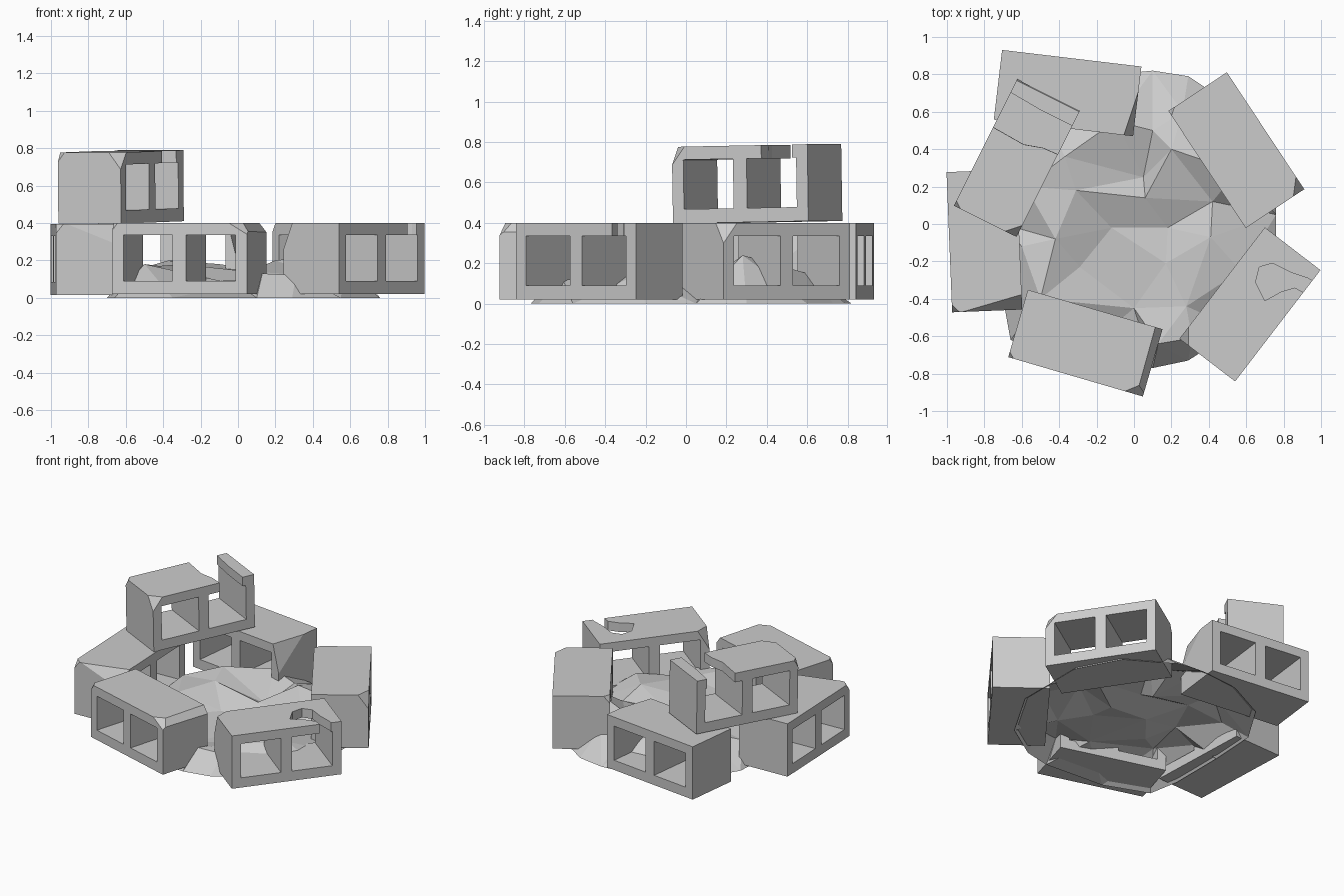
import bpy, bmesh, math
from mathutils import Vector, geometry

if "Cube" in bpy.data.objects:
    bpy.data.objects.remove(bpy.data.objects["Cube"])

L, D, H = 0.75, 0.375, 0.38        # block length, depth, height


def new_object(name, bm):
    bmesh.ops.recalc_face_normals(bm, faces=bm.faces)
    me = bpy.data.meshes.new(name)
    bm.to_mesh(me)
    bm.free()
    ob = bpy.data.objects.new(name, me)
    bpy.context.collection.objects.link(ob)
    return ob


def prism(pts, z0, z1):
    bm = bmesh.new()
    lo = [bm.verts.new((x, y, z0)) for x, y in pts]
    hi = [bm.verts.new((x, y, z1)) for x, y in pts]
    bm.faces.new(lo)
    bm.faces.new(hi)
    for i in range(len(pts)):
        j = (i + 1) % len(pts)
        bm.faces.new((lo[i], lo[j], hi[j], hi[i]))
    return bm


def rect(x0, x1, y0, y1):
    return [(x0, y0), (x1, y0), (x1, y1), (x0, y1)]


def chip(bm, su, sv, du, dv, dz):
    """Slice off a top corner with a plane."""
    c = Vector((su * L / 2, sv * D / 2, H))
    a, b, d = c - Vector((su * du, 0, 0)), c - Vector((0, sv * dv, 0)), c - Vector((0, 0, dz))
    n = (b - a).cross(d - a).normalized()
    if n.dot(c - a) < 0:
        n = -n
    geom = bm.verts[:] + bm.edges[:] + bm.faces[:]
    bmesh.ops.bisect_plane(bm, geom=geom, plane_co=a, plane_no=n, clear_outer=True)
    bmesh.ops.holes_fill(bm, edges=[e for e in bm.edges if e.is_boundary])


def block(name, x, y, z, angle, chips=(), gap=None, tilt=0):
    bm = prism(rect(-L / 2, L / 2, -D / 2, D / 2), 0, H)
    for c in chips:
        chip(bm, *c)
    ob = new_object(name, bm)
    # two openings through the depth, plus an optional broken gap in the top
    cutters = [prism(rect(u, u + 0.275, -0.3, 0.3), 0.07, 0.315) for u in (-0.313, 0.037)]
    if gap:
        cutters.append(prism(gap, 0.25, 0.5))
    bpy.context.view_layer.objects.active = ob
    for cb in cutters:
        cut = new_object("cutter", cb)
        cut.hide_render = True
        m = ob.modifiers.new("cut", 'BOOLEAN')
        m.operation, m.solver, m.object = 'DIFFERENCE', 'EXACT', cut
        bpy.ops.object.modifier_apply(modifier=m.name)
        bpy.data.objects.remove(cut)
    ob.location = (x, y, z)
    ob.rotation_euler = (0, math.radians(tilt), math.radians(angle))


def to_local(pts, x, y, angle):
    c, s = math.cos(math.radians(angle)), math.sin(math.radians(angle))
    return [((p - x) * c + (q - y) * s, -(p - x) * s + (q - y) * c) for p, q in pts]


# ring of hollow blocks
block("front_block", -0.26, -0.637, 0.02, -16.3,
      [(1, -1, 0.10, 0.08, 0.06), (1, 1, 0.04, 3, 0.05), (-1, -1, 0.03, 0.03, 0.04)])
hole = [(0.65, -0.31), (0.67, -0.23), (0.74, -0.21), (0.84, -0.26), (0.93, -0.29), (1.0, -0.33),
        (0.95, -0.39), (0.86, -0.34), (0.79, -0.36), (0.70, -0.41)]
block("right_front_block", 0.62, -0.43, 0.02, 52.5,
      [(-1, 1, 0.08, 0.06, 0.14)], to_local(hole, 0.62, -0.43, 52.5))
block("right_back_block", 0.547, 0.395, 0.02, -56.5,
      [(1, 1, 0.08, 0.07, 0.10), (-1, -1, 0.03, 0.04, 0.05)])
block("back_block", -0.355, 0.70, 0.02, -6.8, [(1, -1, 0.05, 0.24, 0.2)])
block("left_block", -0.80, -0.09, 0.015, -87.7,
      [(1, 1, 0.08, 0.32, 0.13), (1, -1, 0.04, 0.04, 0.05)])
# broken block resting on top
crack = [(0.125, -0.3), (0.115, -0.1), (0.085, 0.0), (0.09, 0.1), (0.10, 0.3),
         (0.31, 0.3), (0.29, 0.0), (0.29, -0.3)]
block("upper_block", -0.625, 0.355, 0.403, 63.4,
      [(-1, -1, 0.07, 0.07, 0.09), (-1, 1, 0.03, 0.04, 0.05)], crack, -1)

# faceted ash bed: open sheet, steep at the rim with a hollow middle
rim = [(0.76, 0.05), (0.76, 0.3), (0.6, 0.6), (0.38, 0.73), (0.29, 0.79), (0.1, 0.82),
       (-0.2, 0.79), (-0.5, 0.64), (-0.68, 0.35), (-0.70, 0), (-0.70, -0.4), (-0.66, -0.62),
       (-0.35, -0.74), (0.1, -0.77), (0.29, -0.73), (0.55, -0.56), (0.76, -0.2)]
bed = [(-0.29, -0.23, 0.10), (0.06, 0.14, 0.14), (0.05, 0.25, 0.08), (0.18, -0.02, 0.07),
       (0.41, -0.07, 0.17), (0.17, -0.21, 0.10), (-0.42, -0.08, 0.17), (-0.31, 0.18, 0.18),
       (-0.37, 0.36, 0.20), (-0.60, -0.12, 0.12), (0.28, -0.44, 0.12), (0.0, -0.45, 0.07),
       (0.20, 0.40, 0.20), (0.10, 0.50, 0.15), (0.26, 0.60, 0.15), (0.55, 0.28, 0.24),
       (0.57, -0.25, 0.14), (-0.50, -0.40, 0.18), (-0.10, 0.55, 0.18), (-0.58, 0.20, 0.14),
       (0.42, 0.12, 0.12), (-0.12, -0.02, 0.09), (0.13, -0.64, 0.13), (0.31, -0.61, 0.12)]
pts = [Vector(p) for p in rim] + [Vector(p[:2]) for p in bed]
heights = [0.0] * len(rim) + [p[2] for p in bed]
co, _, faces, orig, _, _ = geometry.delaunay_2d_cdt(
    pts, [], [list(range(len(rim)))], 1, 1e-4)
bm = bmesh.new()
vs = [bm.verts.new((p.x, p.y, heights[o[0]] if o else 0)) for p, o in zip(co, orig)]
for f in faces:
    bm.faces.new([vs[i] for i in f])
ash = new_object("ash_bed", bm)
